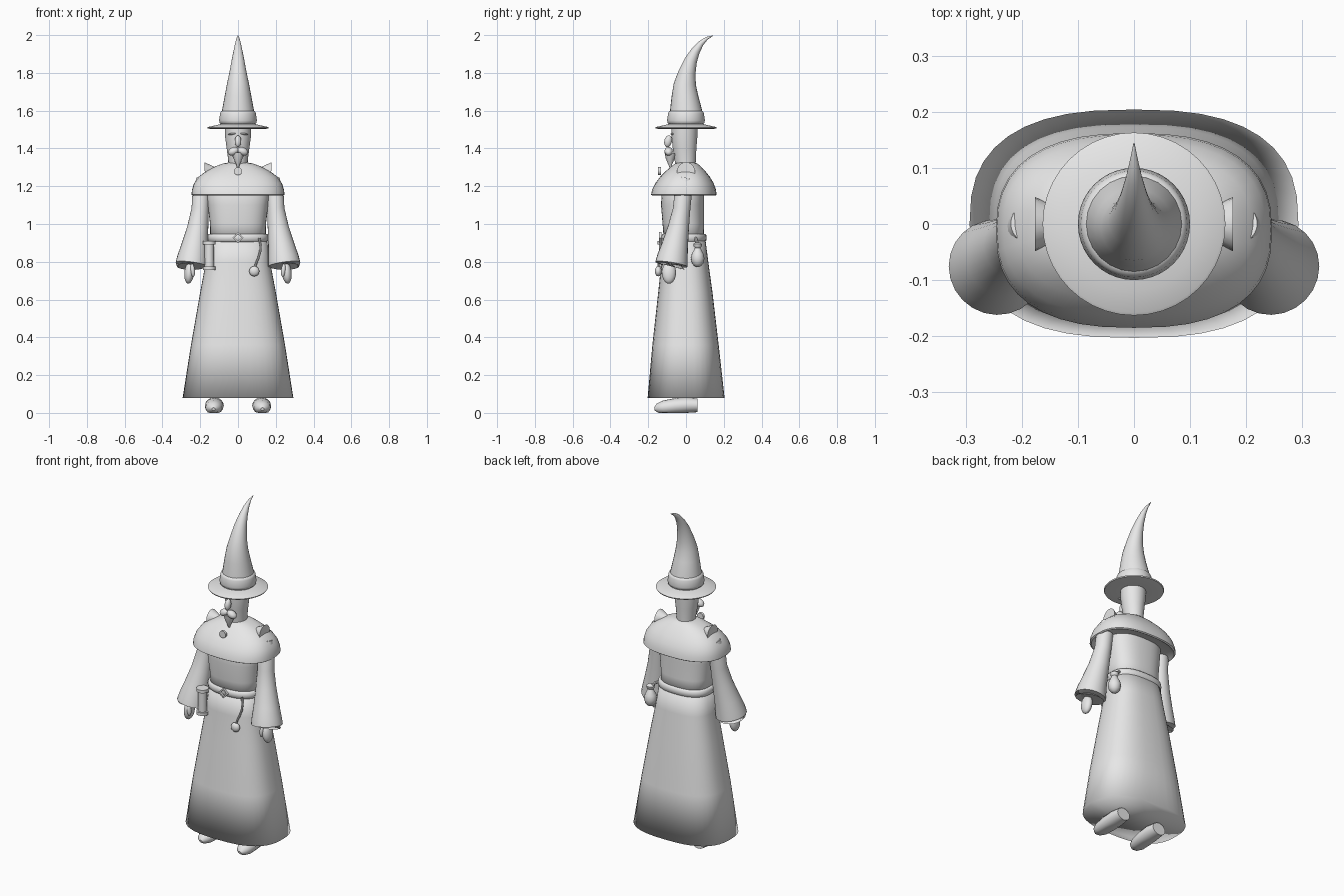
import bpy, bmesh, math
from mathutils import Vector, Matrix

grey = bpy.data.materials.new("plain grey")
grey.diffuse_color = (0.8, 0.8, 0.8, 1)


def finish(name, bm, angle=None):
    """Turn a bmesh into a shaded object."""
    bmesh.ops.recalc_face_normals(bm, faces=bm.faces)
    me = bpy.data.meshes.new(name)
    bm.to_mesh(me)
    bm.free()
    me.materials.append(grey)
    ob = bpy.data.objects.new(name, me)
    bpy.context.collection.objects.link(ob)
    me.polygons.foreach_set("use_smooth", [True] * len(me.polygons))
    if angle:
        bpy.ops.object.select_all(action='DESELECT')
        ob.select_set(True)
        bpy.context.view_layer.objects.active = ob
        bpy.ops.object.shade_smooth_by_angle(angle=math.radians(angle))
    return ob


def skin(name, rings, angle=None):
    """Bridge equal rings of points and cap both ends."""
    bm = bmesh.new()
    vs = [[bm.verts.new(p) for p in r] for r in rings]
    n = len(vs[0])
    for a, b in zip(vs, vs[1:]):
        for i in range(n):
            j = (i + 1) % n
            bm.faces.new((a[i], a[j], b[j], b[i]))
    bm.faces.new(vs[0][::-1])
    bm.faces.new(vs[-1])
    return finish(name, bm, angle)


def stack(name, levels, power=2.0, sides=40, angle=None):
    """Horizontal superellipse levels: (z, half width, front y, back y)."""
    rings = []
    for z, rx, y0, y1 in levels:
        ring = []
        for i in range(sides):
            t = 2 * math.pi * i / sides
            c, s = math.cos(t), math.sin(t)
            ring.append((rx * math.copysign(abs(c) ** (2 / power), c),
                         (y0 + y1) / 2 + (y1 - y0) / 2 * math.copysign(abs(s) ** (2 / power), s), z))
        rings.append(ring)
    return skin(name, rings, angle)


def tube(name, pts, sides=16, angle=40):
    """Round tube along points (x, y, z, radius)."""
    rings = []
    for k, (x, y, z, r) in enumerate(pts):
        a, b = pts[max(k - 1, 0)], pts[min(k + 1, len(pts) - 1)]
        d = Vector(b[:3]) - Vector(a[:3])
        u = d.cross(Vector((1, 0, 0))).normalized()
        w = d.cross(u).normalized()
        rings.append([Vector((x, y, z)) + r * (math.cos(t) * u + math.sin(t) * w)
                      for t in (2 * math.pi * i / sides for i in range(sides))])
    return skin(name, rings, angle)


def ball(name, loc, size, roll=0, pitch=0):
    bm = bmesh.new()
    m = (Matrix.Translation(loc) @ Matrix.Rotation(roll, 4, 'Y') @ Matrix.Rotation(pitch, 4, 'X')
         @ Matrix.Diagonal((*size, 1)))
    bmesh.ops.create_uvsphere(bm, u_segments=20, v_segments=12, radius=1, matrix=m)
    return finish(name, bm)


# Robe: skirt, chest and belt
stack("skirt", [(0.08, 0.293, -0.203, 0.204), (0.36, 0.249, -0.178, 0.173),
                (0.64, 0.2, -0.147, 0.14), (0.8, 0.17, -0.13, 0.118), (0.94, 0.15, -0.118, 0.1)], 2.6)
stack("chest", [(0.9, 0.146, -0.116, 0.097), (1.0, 0.148, -0.124, 0.095),
                (1.1, 0.16, -0.132, 0.095), (1.19, 0.168, -0.128, 0.095), (1.26, 0.13, -0.09, 0.08)], 2.5)
stack("belt", [(0.905, 0.153, -0.121, 0.1), (0.911, 0.159, -0.128, 0.107), (0.927, 0.162, -0.131, 0.109),
               (0.942, 0.159, -0.128, 0.107), (0.948, 0.153, -0.121, 0.1)], 2.5)

# Shoulder cape
stack("cape", [(1.165, 0.215, -0.155, 0.135), (1.15, 0.238, -0.178, 0.155), (1.155, 0.246, -0.185, 0.162),
               (1.18, 0.244, -0.18, 0.159), (1.215, 0.233, -0.163, 0.147), (1.25, 0.208, -0.137, 0.126),
               (1.28, 0.17, -0.107, 0.102), (1.305, 0.12, -0.078, 0.078), (1.32, 0.08, -0.058, 0.06),
               (1.325, 0.05, -0.045, 0.045)], 2.5, angle=60)

# Head and face
stack("head", [(1.28, 0.05, -0.055, 0.05), (1.34, 0.052, -0.06, 0.052), (1.4, 0.06, -0.07, 0.055),
               (1.46, 0.068, -0.076, 0.06), (1.52, 0.07, -0.077, 0.062)], angle=50)
ball("nose", (0, -0.095, 1.438), (0.017, 0.02, 0.032), pitch=-0.2)
tube("goatee", [(0, -0.08, 1.375, 0.034), (0, -0.084, 1.345, 0.023), (0, -0.084, 1.315, 0.01), (0, -0.082, 1.29, 0.001)])

# Hat: brim, band and bent crown
stack("hat_brim", [(z, r, -r, r) for z, r in ((1.505, 0.06), (1.502, 0.12), (1.505, 0.16),
      (1.511, 0.163), (1.514, 0.158), (1.522, 0.12), (1.532, 0.08))], angle=50)
stack("hat_band", [(z, r, -r, r) for z, r in ((1.525, 0.085), (1.535, 0.097), (1.548, 0.1),
      (1.585, 0.095), (1.595, 0.091), (1.6, 0.082))], angle=50)
tube("hat_crown", [(0, 0, 1.52, 0.093), (0, 0, 1.6, 0.085), (0, -0.006, 1.68, 0.07), (0, -0.006, 1.74, 0.059),
                   (0, 0.005, 1.8, 0.046), (0, 0.025, 1.865, 0.034), (0, 0.05, 1.915, 0.024),
                   (0, 0.08, 1.957, 0.015), (0, 0.11, 1.983, 0.008), (0, 0.144, 1.998, 0.001)], 24)

# Paired parts
for side, s in (("left", -1), ("right", 1)):
    ball(side + "_eyebrow", (s * 0.032, -0.074, 1.477), (0.02, 0.008, 0.005), roll=s * 0.12)
    ball(side + "_moustache", (s * 0.024, -0.092, 1.385), (0.03, 0.022, 0.021), roll=s * 0.45)
    tube(side + "_sleeve", [(s * 0.185, 0, 1.24, 0.035), (s * 0.195, -0.014, 1.17, 0.046),
                            (s * 0.2, -0.023, 1.08, 0.046), (s * 0.213, -0.04, 0.98, 0.056),
                            (s * 0.23, -0.06, 0.88, 0.071), (s * 0.24, -0.072, 0.82, 0.082),
                            (s * 0.245, -0.077, 0.786, 0.086), (s * 0.246, -0.079, 0.776, 0.078),
                            (s * 0.245, -0.076, 0.79, 0.05)], 24)
    ball(side + "_hand", (s * 0.258, -0.09, 0.742), (0.026, 0.037, 0.058), roll=-s * 0.1)
    ball(side + "_thumb", (s * 0.24, -0.118, 0.755), (0.012, 0.013, 0.034), roll=s * 0.1)
    # Cone clasps with their flat base turned outward
    tube(side + "_shoulder_point", [(s * 0.085, 0, 1.28, 0.002), (s * 0.176, 0, 1.279, 0.048)], 20)
    # Shoes with a flat heel and rounded toe
    tube(side + "_shoe", [(s * 0.125, 0.062, 0.04, 0.036), (s * 0.125, 0, 0.04, 0.042), (s * 0.126, -0.06, 0.035, 0.042),
                          (s * 0.128, -0.12, 0.028, 0.037), (s * 0.129, -0.15, 0.024, 0.026), (s * 0.129, -0.167, 0.02, 0.008)])
    shoe = bpy.context.object
    for v in shoe.data.vertices:
        v.co.x = s * 0.126 + (v.co.x - s * 0.126) * 1.18
        v.co.z = max(0.0, v.co.z)

# Brooch
tube("brooch", [(0, -0.133, 1.28, 0.021), (0, -0.147, 1.28, 0.021)], 20)

# Diamond buckle frame
bm = bmesh.new()
loops = [[bm.verts.new((r * math.sin(i * math.pi / 2), y, 0.927 + r * math.cos(i * math.pi / 2)))
          for i in range(4)] for r, y in ((0.03, -0.13), (0.03, -0.142), (0.019, -0.142), (0.019, -0.13))]
for k in range(4):
    a, b = loops[k], loops[(k + 1) % 4]
    for i in range(4):
        bm.faces.new((a[i], a[(i + 1) % 4], b[(i + 1) % 4], b[i]))
finish("belt_buckle", bm, 30)

# Scroll hanging from the belt
X, Y = -0.152, -0.117
tube("scroll", [(X, Y, 0.765, 0.025), (X, Y, 0.9, 0.025)])
for name, z in (("scroll_bottom_cap", 0.757), ("scroll_top_cap", 0.892)):
    tube(name, [(X, Y, z, 0.034), (X, Y, z + 0.018, 0.034)])

# Cord with a round charm
tube("cord", [(0.112, -0.122, 0.925, 0.006), (0.12, -0.128, 0.89, 0.006), (0.118, -0.133, 0.855, 0.006),
              (0.108, -0.14, 0.82, 0.006), (0.095, -0.145, 0.79, 0.006), (0.087, -0.147, 0.76, 0.006)], 8)
ball("charm", (0.086, -0.147, 0.75), (0.027, 0.018, 0.027))

# Drawstring pouch on the hip
tube("pouch", [(0.19, 0.062, 0.772 + dz, r) for dz, r in ((0, 0.006), (0.006, 0.018), (0.02, 0.03), (0.045, 0.036),
      (0.07, 0.031), (0.09, 0.02), (0.102, 0.015), (0.108, 0.021), (0.122, 0.023), (0.13, 0.012))])
tube("pouch_strap", [(0.145, 0.05, 0.925, 0.008), (0.168, 0.056, 0.91, 0.008), (0.19, 0.062, 0.885, 0.008)], 8)
